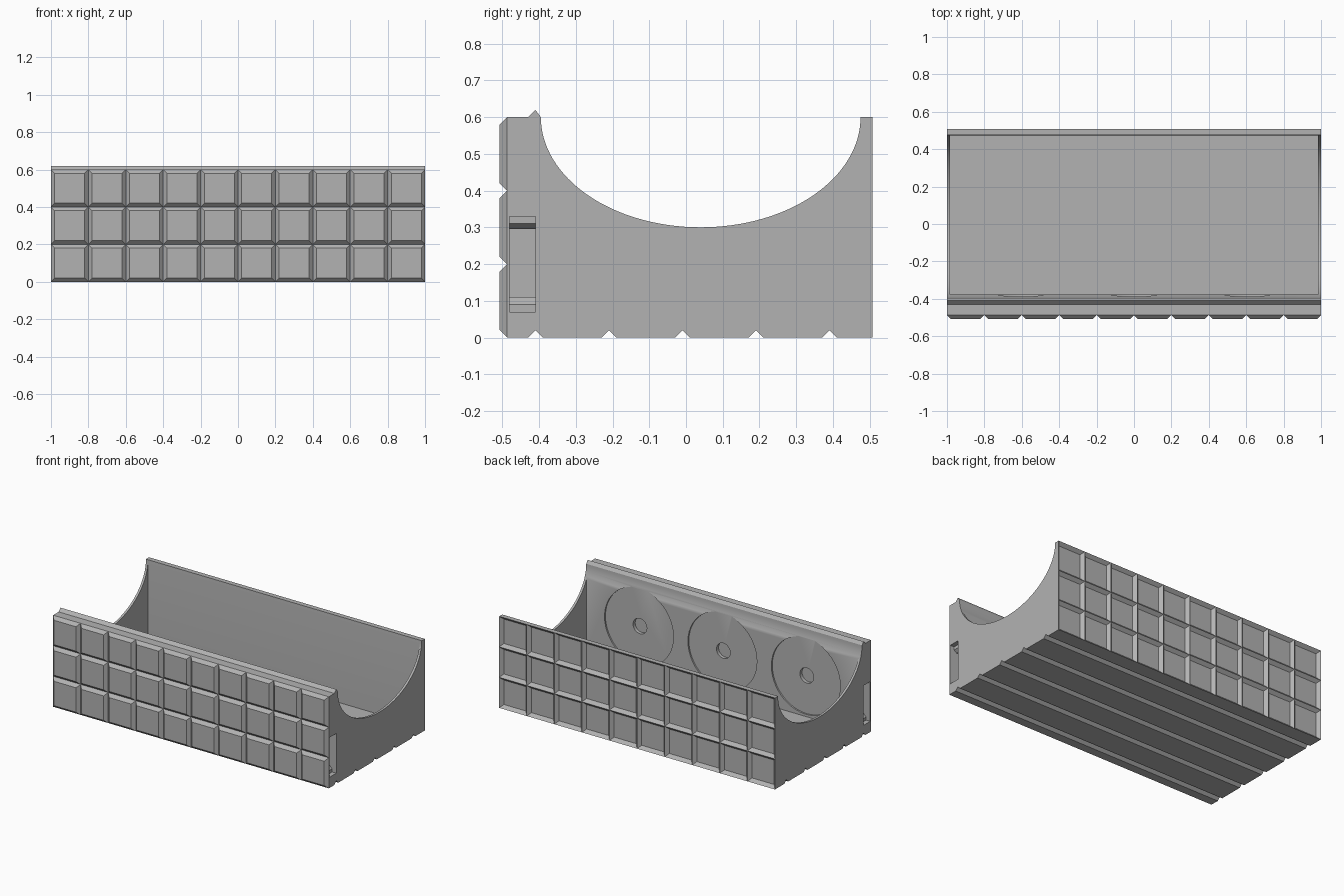
import bpy, bmesh, math
from mathutils import Vector

if "Cube" in bpy.data.objects:
    bpy.data.objects.remove(bpy.data.objects["Cube"])

grey = bpy.data.materials.new("plain_grey")
grey.use_nodes = True
grey.diffuse_color = (0.45, 0.45, 0.45, 1)
grey.node_tree.nodes["Principled BSDF"].inputs["Base Color"].default_value = (0.45, 0.45, 0.45, 1)

CELL, BEVEL = 0.2, 0.02
FRONT, BACK = -0.487, 0.487      # wall planes under the tiles and ribs
HEIGHT = 0.6


def finish(name, bm):
    bmesh.ops.recalc_face_normals(bm, faces=bm.faces)
    mesh = bpy.data.meshes.new(name)
    bm.to_mesh(mesh)
    bm.free()
    mesh.materials.append(grey)
    obj = bpy.data.objects.new(name, mesh)
    bpy.context.collection.objects.link(obj)
    return obj


def add_prism(bm, outline, axis, start, end):
    """Extrude a 2D outline along one axis."""
    def place(u, v, w):
        return {"x": (w, u, v), "y": (u, w, v), "z": (u, v, w)}[axis]
    face = bm.faces.new([bm.verts.new(place(u, v, start)) for u, v in outline])
    out = bmesh.ops.extrude_face_region(bm, geom=[face])
    verts = [g for g in out["geom"] if isinstance(g, bmesh.types.BMVert)]
    bmesh.ops.translate(bm, verts=verts, vec=Vector(place(0, 0, end - start)))


def prism(name, *args):
    bm = bmesh.new()
    add_prism(bm, *args)
    return finish(name, bm)


def circle(cx, cz, radius, count):
    return [(cx + radius * math.cos(2 * math.pi * i / count),
             cz + radius * math.sin(2 * math.pi * i / count)) for i in range(count)]


def rect(u0, v0, u1, v1):
    return [(u0, v0), (u1, v0), (u1, v1), (u0, v1)]


# Body cross-section: notched base, elliptical cradle, ridge on the front rim
profile = [(FRONT, 0)]
for i in range(5):
    y = -0.41 + i * CELL
    profile += [(y - BEVEL, 0), (y, BEVEL), (y + BEVEL, 0)]
profile += [(BACK, 0), (BACK, HEIGHT)]
ARC = 64
for i in range(ARC + 1):
    a = math.pi * i / ARC
    profile.append((0.04 + 0.435 * math.cos(a), HEIGHT - 0.3 * math.sin(a)))
profile += [(-0.41, HEIGHT + BEVEL), (-0.43, HEIGHT), (FRONT, HEIGHT)]
body = prism("tray_body", profile, "x", -1, 1)

# Cutters: inner space, round recesses with hub holes, end sockets
cutters = [prism("inner_space", rect(-0.985, -0.377, 0.985, 0.474), "z", 0.035, 0.8)]
for x in (-0.605, 0, 0.605):
    cutters.append(prism("recess", circle(x, 0.3, 0.25, 48), "y", -0.387, -0.3))
    cutters.append(prism("hub_hole", circle(x, 0.3, 0.05, 24), "y", -0.409, -0.3))
socket = [(1.02, 0.07), (0.97, 0.07), (0.97, 0.09), (0.95, 0.11), (0.92, 0.11),
          (0.92, 0.295), (0.95, 0.295), (0.97, 0.31), (0.97, 0.33), (1.02, 0.33)]
for side in (-1, 1):
    cutters.append(prism("end_socket", [(side * x, z) for x, z in socket], "y", -0.48, -0.41))

bpy.context.view_layer.objects.active = body
for cutter in cutters:
    cutter.hide_render = True
    mod = body.modifiers.new("cut", "BOOLEAN")
    mod.operation = "DIFFERENCE"
    mod.solver = "EXACT"
    mod.object = cutter
    bpy.ops.object.modifier_apply(modifier=mod.name)
    bpy.data.objects.remove(cutter)

bpy.ops.object.select_all(action="DESELECT")
body.select_set(True)
bpy.ops.object.shade_smooth_by_angle(angle=math.radians(25))

# Bevelled tiles on the front
bm = bmesh.new()
for col in range(10):
    for row in range(3):
        x, z = -1 + col * CELL, row * CELL
        base = rect(x, z, x + CELL, z + CELL)
        top = rect(x + BEVEL, z + BEVEL, x + CELL - BEVEL, z + CELL - BEVEL)
        lower = [bm.verts.new((u, FRONT, v)) for u, v in base]
        upper = [bm.verts.new((u, FRONT - BEVEL, v)) for u, v in top]
        bm.faces.new(upper)
        bm.faces.new(lower)
        for i in range(4):
            j = (i + 1) % 4
            bm.faces.new((lower[i], lower[j], upper[j], upper[i]))
finish("front_tiles", bm)


# Triangular ribs on the back, halved along the outer edges
def rib(pos, low, high):
    return [(max(pos - BEVEL, low), BACK), (pos, BACK + BEVEL), (min(pos + BEVEL, high), BACK)]


bm = bmesh.new()
for col in range(11):
    add_prism(bm, rib(-1 + col * CELL, -1, 1), "z", 0, HEIGHT)
for row in range(4):
    add_prism(bm, [(y, z) for z, y in rib(row * CELL, 0, HEIGHT)], "x", -1, 1)
finish("back_ribs", bm)
